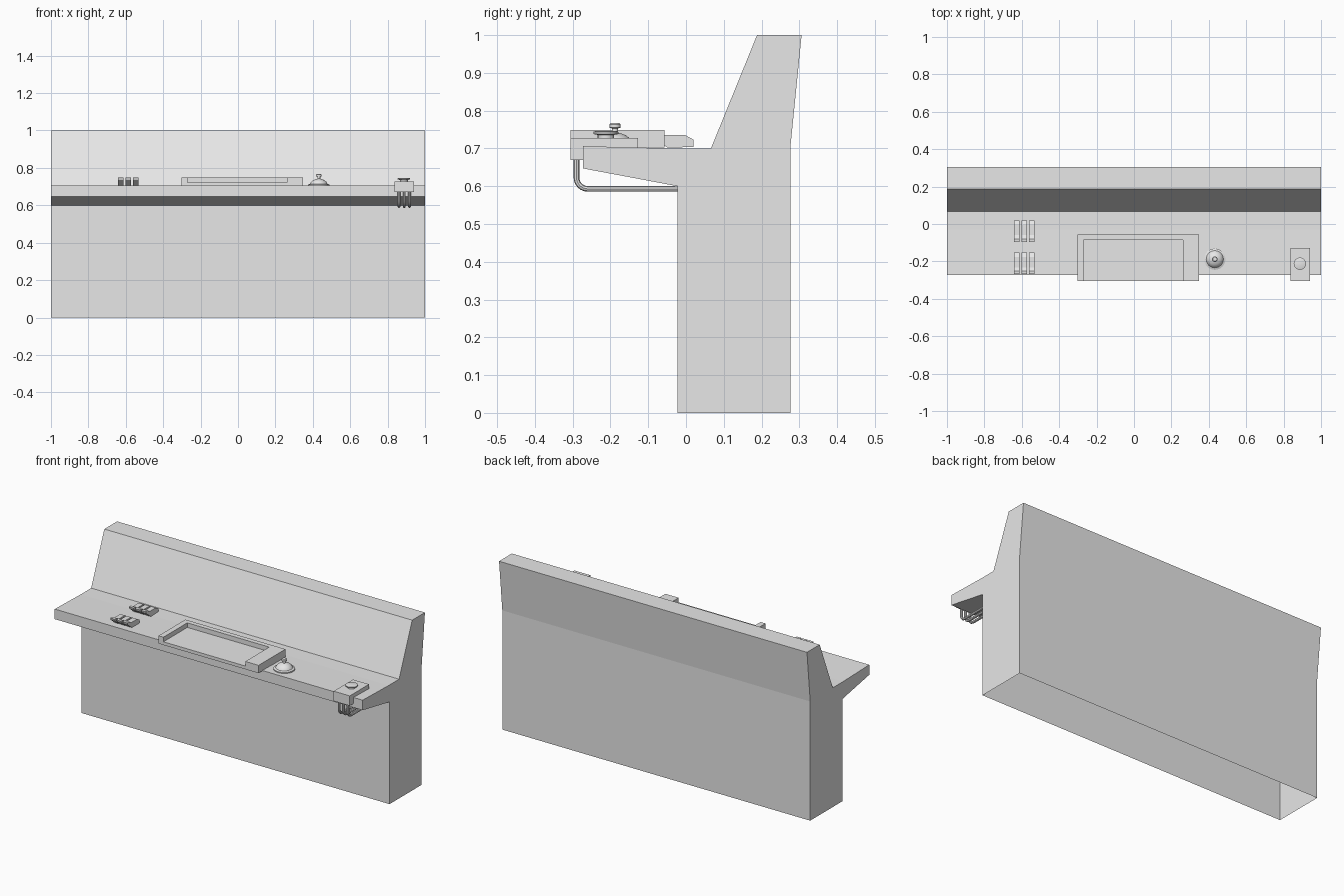
import bpy
import bmesh
import math
from mathutils import Vector

if "Cube" in bpy.data.objects:
    bpy.data.objects.remove(bpy.data.objects["Cube"], do_unlink=True)

COLOUR = (0.8, 0.8, 0.8, 1.0)
grey = bpy.data.materials.new("light_grey")
grey.use_nodes = True
grey.diffuse_color = COLOUR
grey.node_tree.nodes["Principled BSDF"].inputs["Base Color"].default_value = COLOUR


def finish(name, bm, smooth=False):
    """Turn a bmesh into a named grey object."""
    bmesh.ops.recalc_face_normals(bm, faces=bm.faces)
    mesh = bpy.data.meshes.new(name)
    bm.to_mesh(mesh)
    bm.free()
    mesh.materials.append(grey)
    obj = bpy.data.objects.new(name, mesh)
    bpy.context.collection.objects.link(obj)
    if smooth:
        bpy.ops.object.select_all(action="DESELECT")
        obj.select_set(True)
        bpy.context.view_layer.objects.active = obj
        bpy.ops.object.shade_smooth_by_angle(angle=math.radians(35))
    return obj


def prism(name, points, offset, open_base=False):
    """Extrude a closed outline of 3D points along an offset."""
    bm = bmesh.new()
    face = bm.faces.new([bm.verts.new(p) for p in points])
    extruded = bmesh.ops.extrude_face_region(bm, geom=[face], use_keep_orig=True)
    moved = [v for v in extruded["geom"] if isinstance(v, bmesh.types.BMVert)]
    bmesh.ops.translate(bm, verts=moved, vec=offset)
    bmesh.ops.recalc_face_normals(bm, faces=bm.faces)
    if open_base:
        base = [f for f in bm.faces if f.calc_center_median().z < 0.001]
        bmesh.ops.delete(bm, geom=base, context="FACES_ONLY")
    return finish(name, bm)


def box(name, x0, x1, y0, y1, z0, z1):
    outline = [(x0, y0, z0), (x1, y0, z0), (x1, y1, z0), (x0, y1, z0)]
    return prism(name, outline, (0, 0, z1 - z0))


def lathe(name, centre, profile, steps=24):
    """Spin a (radius, height) profile around a vertical axis."""
    bm = bmesh.new()
    verts = [bm.verts.new((r, 0, z)) for r, z in profile]
    edges = [bm.edges.new(pair) for pair in zip(verts, verts[1:])]
    bmesh.ops.spin(bm, geom=verts + edges, cent=(0, 0, 0), axis=(0, 0, 1),
                   angle=math.tau, steps=steps)
    bmesh.ops.remove_doubles(bm, verts=bm.verts, dist=0.0002)
    bmesh.ops.translate(bm, verts=bm.verts, vec=centre)
    return finish(name, bm, smooth=True)


def pipe(name, points, radius):
    """Round tube along a path."""
    curve = bpy.data.curves.new(name, "CURVE")
    curve.dimensions = "3D"
    curve.bevel_depth = radius
    curve.bevel_resolution = 2
    curve.use_fill_caps = True
    spline = curve.splines.new("POLY")
    spline.points.add(len(points) - 1)
    for target, p in zip(spline.points, points):
        target.co = (*p, 1)
    curve.materials.append(grey)
    obj = bpy.data.objects.new(name, curve)
    bpy.context.collection.objects.link(obj)
    bpy.ops.object.select_all(action="DESELECT")
    obj.select_set(True)
    bpy.context.view_layer.objects.active = obj
    bpy.ops.object.convert(target="MESH")
    bpy.ops.object.shade_smooth_by_angle(angle=math.radians(35))


# Console body: cabinet, overhanging shelf and sloped back, open underneath
body = [(-0.022, 0), (-0.022, 0.6), (-0.272, 0.647), (-0.272, 0.706),
        (-0.03, 0.7), (0.066, 0.7), (0.188, 1), (0.306, 1),
        (0.276, 0.7), (0.276, 0)]
prism("console_body", [(-1, y, z) for y, z in body], (2, 0, 0), open_base=True)

# Tray: low floor with a raised rim that is open to the front
FRONT, BACK = -0.306, -0.057
box("tray_floor", -0.27, 0.262, FRONT, -0.085, 0.703, 0.722)
rim = [(-0.302, FRONT), (-0.27, FRONT), (-0.27, -0.085), (0.262, -0.085),
       (0.262, FRONT), (0.348, FRONT), (0.348, BACK), (-0.302, BACK)]
prism("tray_rim", [(x, y, 0.703) for x, y in rim], (0, 0, 0.046))

# Two rows of three levers with raised, undercut front ends
lever = [(0.046, 0.702), (0.004, 0.735), (0, 0.748), (0.016, 0.749),
         (0.036, 0.736), (0.092, 0.736), (0.115, 0.723), (0.115, 0.704)]
for row, y0 in (("front", -0.268), ("back", -0.095)):
    for i in range(3):
        x0 = -0.642 + i * 0.04
        prism(f"{row}_lever_{i + 1}", [(x0, y0 + y, z) for y, z in lever],
              (0.03, 0, 0))

# Desk bell
lathe("bell", (0.432, -0.188, 0.703),
      [(0, 0), (0.057, 0), (0.057, 0.008), (0.046, 0.012), (0.041, 0.022),
       (0.03, 0.031), (0.016, 0.037), (0.008, 0.039), (0.008, 0.05),
       (0.015, 0.052), (0.015, 0.061), (0.011, 0.064), (0, 0.064)])

# Valve block clamped over the shelf edge, with its knob
box("valve_block", 0.836, 0.94, -0.306, -0.127, 0.67, 0.728)
lathe("valve_knob", (0.887, -0.212, 0.726),
      [(0, 0), (0.022, 0), (0.022, 0.01), (0.033, 0.012), (0.033, 0.018),
       (0.028, 0.02), (0, 0.02)], steps=16)

# Three pipes bending from the block back into the cabinet
BEND = 0.03
for i in range(3):
    x = 0.861 + i * 0.028
    corner = Vector((x, -0.29 + BEND, 0.593 + BEND))
    arc = [corner - BEND * Vector((0, math.cos(a), math.sin(a)))
           for a in (math.pi / 2 * k / 6 for k in range(7))]
    pipe(f"pipe_{i + 1}", [(x, -0.29, 0.68), *arc, (x, -0.01, 0.593)], 0.0075)
